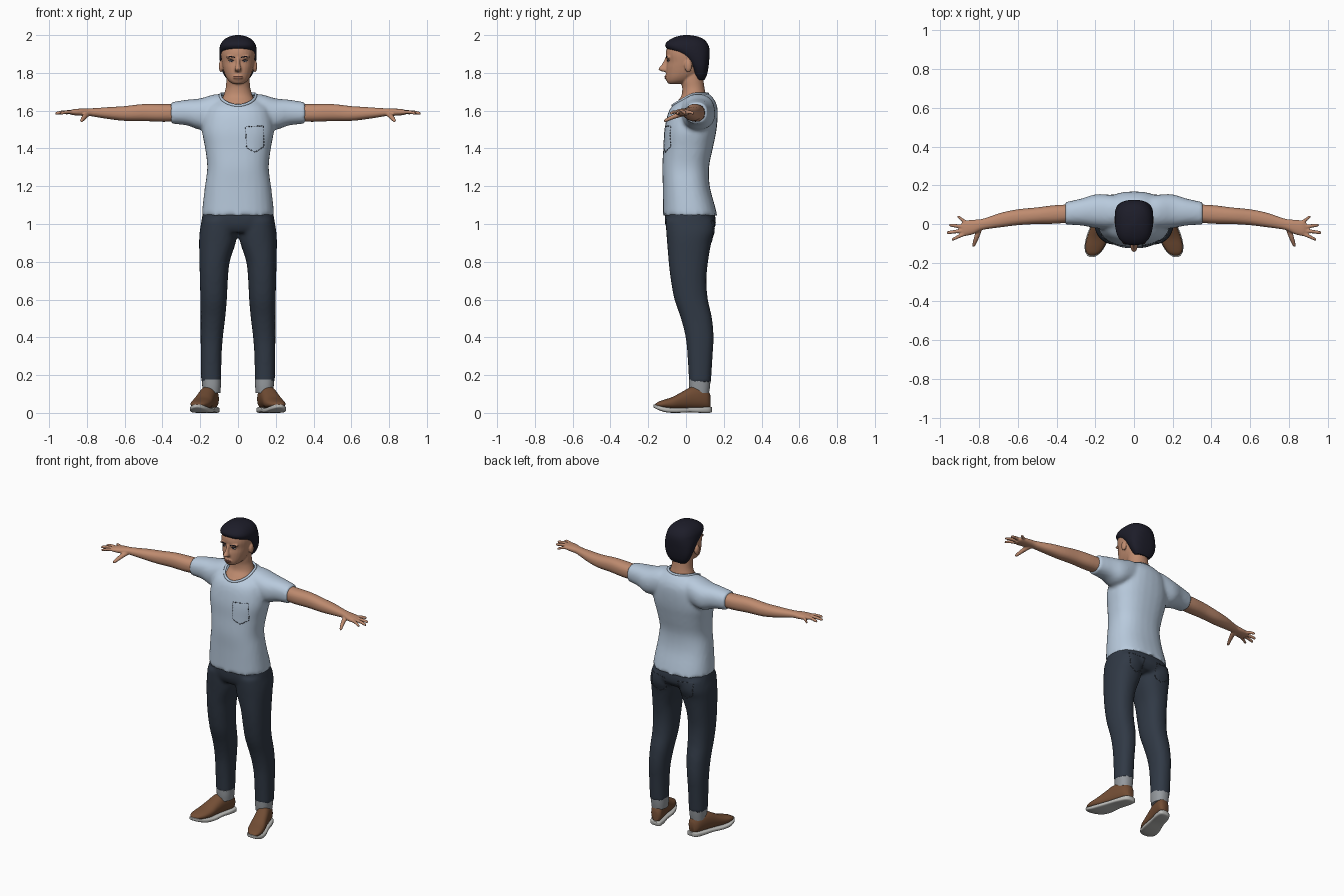
import bpy, bmesh, math
from mathutils import Vector, Matrix
from mathutils.bvhtree import BVHTree

cube = bpy.data.objects.get("Cube")
if cube:
    bpy.data.objects.remove(cube, do_unlink=True)


def material(name, r, g, b):
    mat = bpy.data.materials.new(name)
    mat.use_nodes = True
    mat.diffuse_color = (r, g, b, 1)
    shader = mat.node_tree.nodes["Principled BSDF"]
    shader.inputs["Base Color"].default_value = (r, g, b, 1)
    shader.inputs["Roughness"].default_value = 0.8
    return mat


SHIRT = material("light blue cotton", 0.48, 0.59, 0.72)
SKIN = material("tan skin", 0.52, 0.26, 0.16)
HAIR = material("black hair", 0.012, 0.012, 0.022)
DENIM = material("dark denim", 0.03, 0.041, 0.06)
CUFF = material("grey denim cuff", 0.3, 0.32, 0.34)
LEATHER = material("brown leather", 0.17, 0.075, 0.035)
SOLE = material("pale rubber", 0.5, 0.5, 0.48)
EYE = material("eye white", 0.5, 0.45, 0.42)
LIP = material("muted lip", 0.33, 0.13, 0.09)
STITCH = material("dark stitching", 0.05, 0.06, 0.08)


def smooth_rows(rows, steps):
    """Catmull-Rom interpolation of section rows."""
    out = []
    last = len(rows) - 1
    for i in range(last):
        quad = [rows[max(i - 1, 0)], rows[i], rows[i + 1], rows[min(i + 2, last)]]
        for s in range(steps):
            t = s / steps
            out.append([b + 0.5 * t * (c - a + t * (2*a - 5*b + 4*c - d + t * (3 * (b - c) + d - a)))
                        for a, b, c, d in zip(*quad)])
    out.append(rows[-1])
    return out


def loft(bm, rows, axis, side=1, power=2.3, seg=28, steps=4):
    """Rows are (position on axis, centre u, centre v, radius u, radius v)."""
    ua, va = [k for k in range(3) if k != axis]
    rings = []
    for pos, u, v, ru, rv in smooth_rows(rows, steps):
        ring = []
        for k in range(seg):
            c, s = math.cos(math.tau * k / seg), math.sin(math.tau * k / seg)
            co = [0, 0, 0]
            co[axis] = pos
            co[ua] = u + max(ru, 0.001) * math.copysign(abs(c) ** (2 / power), c)
            co[va] = v + max(rv, 0.001) * math.copysign(abs(s) ** (2 / power), s)
            co[0] *= side
            ring.append(bm.verts.new(co))
        rings.append(ring)
    for a, b in zip(rings, rings[1:]):
        for k in range(seg):
            n = (k + 1) % seg
            bm.faces.new((a[k], a[n], b[n], b[k]))
    bm.faces.new(rings[0])
    bm.faces.new(rings[-1])


def upright(rows):
    """(z, centre x, half width, y front, y back) to loft rows."""
    return [(z, x, (f + b) / 2, w, (b - f) / 2) for z, x, w, f, b in rows]


def ball(bm, centre, size):
    bmesh.ops.create_uvsphere(bm, u_segments=16, v_segments=10, radius=1,
                              matrix=Matrix.Translation(centre) @ Matrix.Diagonal((*size, 1)))


def finish(name, bm, mat, voxel=0, relax=0):
    """Make the object; a voxel size fuses its overlapping volumes."""
    bmesh.ops.recalc_face_normals(bm, faces=bm.faces)
    mesh = bpy.data.meshes.new(name)
    bm.to_mesh(mesh)
    bm.free()
    ob = bpy.data.objects.new(name, mesh)
    bpy.context.collection.objects.link(ob)
    if voxel:
        fuse = ob.modifiers.new("fuse", 'REMESH')
        fuse.mode, fuse.voxel_size = 'VOXEL', voxel
        soft = ob.modifiers.new("soften", 'SMOOTH')
        soft.factor, soft.iterations = 0.5, relax
        dg = bpy.context.evaluated_depsgraph_get()
        fused = bpy.data.meshes.new_from_object(ob.evaluated_get(dg))
        ob.modifiers.clear()
        ob.data = fused
    ob.data.materials.clear()
    ob.data.materials.append(mat)
    ob.data.shade_smooth()
    if not voxel:
        ob.data.set_sharp_from_angle(angle=math.radians(50))
    return ob


def surface(ob):
    bm = bmesh.new()
    bm.from_mesh(ob.data)
    tree = BVHTree.FromBMesh(bm)
    bm.free()
    return tree


def project(tree, x, z, facing=-1):
    hit = tree.ray_cast(Vector((x, facing, z)), Vector((0, -facing, 0)))[0]
    return hit or Vector((x, 0, z))


def strands(name, lines, radius, mat, cyclic=False):
    curve = bpy.data.curves.new(name, 'CURVE')
    curve.dimensions = '3D'
    curve.bevel_depth, curve.bevel_resolution = radius, 1
    curve.use_fill_caps = True
    for line in lines:
        sp = curve.splines.new('POLY')
        sp.points.add(len(line) - 1)
        sp.use_cyclic_u = cyclic
        for p, co in zip(sp.points, line):
            p.co = (*co, 1)
    curve.materials.append(mat)
    bpy.context.collection.objects.link(bpy.data.objects.new(name, curve))


def stitches(name, tree, outline, facing=-1, count=7):
    lines = []
    for a, b in zip(outline, outline[1:]):
        a, b = Vector(a), Vector(b)
        for k in range(count):
            ends = [a.lerp(b, (k + t) / count) for t in (0.1, 0.75)]
            lines.append([project(tree, p.x, p.y, facing) for p in ends])
    strands(name, lines, 0.0022, STITCH)


# Shirt: trunk and sleeves fused together
bm = bmesh.new()
loft(bm, upright([(1.045, 0, .192, -.122, .166), (1.1, 0, .187, -.122, .152), (1.2, 0, .175, -.123, .126),
                  (1.3, 0, .163, -.126, .122), (1.4, 0, .174, -.12, .142), (1.5, 0, .19, -.114, .162),
                  (1.6, 0, .172, -.09, .168), (1.65, 0, .135, -.045, .155), (1.69, 0, .085, .0, .125)]), 2, power=2.4)
for side in (1, -1):
    loft(bm, [(.04, .065, 1.605, .075, .08), (.12, .063, 1.6, .088, .087), (.2, .066, 1.582, .087, .083),
              (.27, .062, 1.59, .07, .068), (.355, .055, 1.588, .058, .057)], 0, side)
shirt = finish("shirt", bm, SHIRT, 0.011, 5)
shirt_tree = surface(shirt)

# Collar band follows the neck opening, which is then cut out
RX, RY, CY = 0.093, 0.0925, 0.0225
band = []
for k in range(48):
    a = math.tau * k / 48
    x, y = RX * math.cos(a), CY + RY * math.sin(a)
    band.append(shirt_tree.ray_cast(Vector((x, y, 3)), Vector((0, 0, -1)))[0] or Vector((x, y, 1.65)))
strands("collar_band", [band], 0.008, SHIRT, cyclic=True)
bm = bmesh.new()
bm.from_mesh(shirt.data)
opening = []
for f in bm.faces:
    c = f.calc_center_median()
    if c.z > 1.56 and (c.x / RX) ** 2 + ((c.y - CY) / RY) ** 2 < 1:
        opening.append(f)
bmesh.ops.delete(bm, geom=opening, context='FACES')
bm.to_mesh(shirt.data)
bm.free()
stitches("chest_pocket", shirt_tree, [(.04, 1.515), (.135, 1.52), (.138, 1.41), (.09, 1.38), (.045, 1.405), (.04, 1.515)])

# Jeans: hips and legs fused together
bm = bmesh.new()
loft(bm, upright([(1.09, 0, .178, -.108, .135), (1.04, 0, .19, -.113, .155), (.99, 0, .195, -.108, .156),
                  (.955, 0, .175, -.09, .13)]), 2, power=2.5)
for side in (1, -1):
    loft(bm, upright([(1.02, .1, .092, -.108, .15), (.96, .104, .099, -.105, .153), (.9, .109, .097, -.1, .134),
                      (.8, .124, .08, -.092, .117), (.7, .128, .074, -.08, .108), (.6, .129, .07, -.061, .116),
                      (.5, .133, .065, -.027, .138), (.4, .139, .059, -.002, .146), (.3, .142, .055, .008, .141),
                      (.16, .142, .053, .016, .132)]), 2, side)
jeans = finish("jeans", bm, DENIM, 0.011, 4)
jeans_tree = surface(jeans)
for side, word in ((1, "left"), (-1, "right")):
    stitches(word + "_back_pocket", jeans_tree,
             [(side * x, z) for x, z in ((.045, 1.01), (.15, 1.02), (.145, .93), (.1, .905), (.055, .925), (.045, 1.01))], 1)

# Cuffs and shoes
for side, word in ((1, "left"), (-1, "right")):
    bm = bmesh.new()
    loft(bm, upright([(.105, .14, .046, .02, .122), (.14, .14, .049, .016, .127), (.176, .141, .051, .015, .13)]), 2, side)
    finish(word + "_cuff", bm, CUFF)

    def foot(rows, power, name, mat):
        """Rows are (y, half width, bottom, top); the foot turns outward."""
        bm = bmesh.new()
        loft(bm, [(y, .17 - .28 * y, (lo + hi) / 2, w, (hi - lo) / 2) for y, w, lo, hi in rows], 1, side, power)
        finish(word + name, bm, mat)

    foot([(.13, .02, .025, .09), (.115, .036, .02, .122), (.08, .043, .02, .14), (.03, .046, .02, .138),
          (-.02, .049, .02, .112), (-.07, .053, .02, .085), (-.115, .049, .025, .07), (-.148, .034, .03, .058),
          (-.163, .012, .036, .046)], 2.3, "_shoe", LEATHER)
    foot([(.137, .018, .006, .03), (.125, .037, .0, .032), (.08, .046, .0, .03), (.02, .048, .003, .028),
          (-.05, .057, .0, .026), (-.105, .055, .003, .03), (-.145, .041, .015, .039), (-.165, .022, .025, .045),
          (-.171, .007, .03, .044)], 4, "_sole", SOLE)

# Arms with hands
FINGERS = [("index", .865, -.048, .94, -.078), ("middle", .87, -.033, .965, -.044),
           ("ring", .87, -.015, .953, -.006), ("little", .855, .002, .912, .036)]
for side, word in ((1, "left"), (-1, "right")):
    bm = bmesh.new()
    loft(bm, [(.28, .058, 1.588, .044, .045), (.4, .05, 1.588, .048, .047), (.5, .043, 1.59, .043, .045),
              (.6, .035, 1.585, .041, .039), (.68, .022, 1.587, .038, .032), (.75, .006, 1.59, .031, .024),
              (.79, -.004, 1.592, .029, .02), (.83, -.015, 1.592, .037, .019), (.87, -.022, 1.592, .04, .016),
              (.89, -.024, 1.591, .034, .011)], 0, side)
    for _, x0, y0, x1, y1 in FINGERS:
        xm, ym = (x0 + x1) / 2, (y0 + y1) / 2
        loft(bm, [(x0, y0, 1.592, .0105, .0105), (xm, ym, 1.593, .01, .01),
                  (x1 - .006, y1, 1.587, .0085, .0085), (x1 + .002, y1, 1.586, .005, .005)], 0, side, 2, 12)
    loft(bm, [(-.01, .795, 1.585, .017, .014), (-.065, .812, 1.568, .014, .013),
              (-.105, .826, 1.55, .01, .01), (-.117, .83, 1.545, .005, .005)], 1, side, 2, 12)
    finish(word + "_arm", bm, SKIN, 0.005, 3)

# Head: neck, skull, nose, ears and brow fused together
bm = bmesh.new()
loft(bm, upright([(1.58, 0, .11, -.07, .11), (1.62, 0, .1, -.066, .115), (1.65, 0, .09, -.045, .112),
                  (1.68, 0, .077, -.024, .106), (1.72, 0, .065, -.02, .098), (1.76, 0, .062, -.026, .093),
                  (1.81, 0, .06, -.02, .09)]), 2, power=2.1)
loft(bm, upright([(1.742, 0, .028, -.092, -.03), (1.755, 0, .047, -.102, .02), (1.775, 0, .062, -.105, .05),
                  (1.8, 0, .073, -.106, .08), (1.83, 0, .081, -.105, .095), (1.86, 0, .087, -.101, .105),
                  (1.9, 0, .09, -.107, .11), (1.94, 0, .085, -.097, .108), (1.97, 0, .063, -.065, .085),
                  (1.985, 0, .03, -.03, .05)]), 2, power=2.2)
loft(bm, [(1.882, 0, -.1, .009, .009), (1.845, 0, -.11, .011, .018), (1.82, 0, -.12, .018, .026),
          (1.806, 0, -.11, .014, .014)], 2, power=2, seg=16)
for side in (1, -1):
    ball(bm, (side * .09, .012, 1.835), (.012, .02, .032))
    ball(bm, (side * .035, -.093, 1.883), (.03, .012, .009))
ball(bm, (0, -.103, 1.776), (.026, .01, .014))
head_tree = surface(finish("head", bm, SKIN, 0.005, 3))

# Hair cap with a hairline that falls back toward the ears
bm = bmesh.new()
loft(bm, upright([(1.762, 0, .052, .055, .098), (1.79, 0, .075, .042, .111), (1.83, 0, .091, .024, .119),
                  (1.87, 0, .097, -.008, .123), (1.9, 0, .099, -.05, .125), (1.928, 0, .098, -.1, .124),
                  (1.952, 0, .092, -.109, .116), (1.976, 0, .074, -.086, .096), (1.992, 0, .046, -.05, .063),
                  (2, 0, .012, -.012, .02)]), 2, power=2.5, seg=36)
finish("hair", bm, HAIR)

# Eyes, brows and mouth
for side, word in ((1, "left"), (-1, "right")):
    at = project(head_tree, side * .035, 1.862)
    for name, size, push, mat in (("_eye", (.0135, .004, .0055), 0, EYE), ("_iris", (.0055, .002, .005), -.003, HAIR)):
        bm = bmesh.new()
        ball(bm, at + Vector((0, push, 0)), size)
        finish(word + name, bm, mat)
    lid = [project(head_tree, side * (.021 + .0035 * k), 1.865 + .004 * math.sin(k * math.pi / 8)) for k in range(9)]
    brow = [project(head_tree, side * (.016 + .005 * k), 1.881 + .005 * math.sin(k * math.pi / 9)) for k in range(9)]
    strands(word + "_eyelid", [lid], 0.002, HAIR)
    strands(word + "_eyebrow", [brow], 0.0032, HAIR)
lips = [[project(head_tree, .0045 * k, z) for k in range(-5, 6)] for z in (1.773, 1.78)]
strands("lips", lips, 0.0035, LIP)
